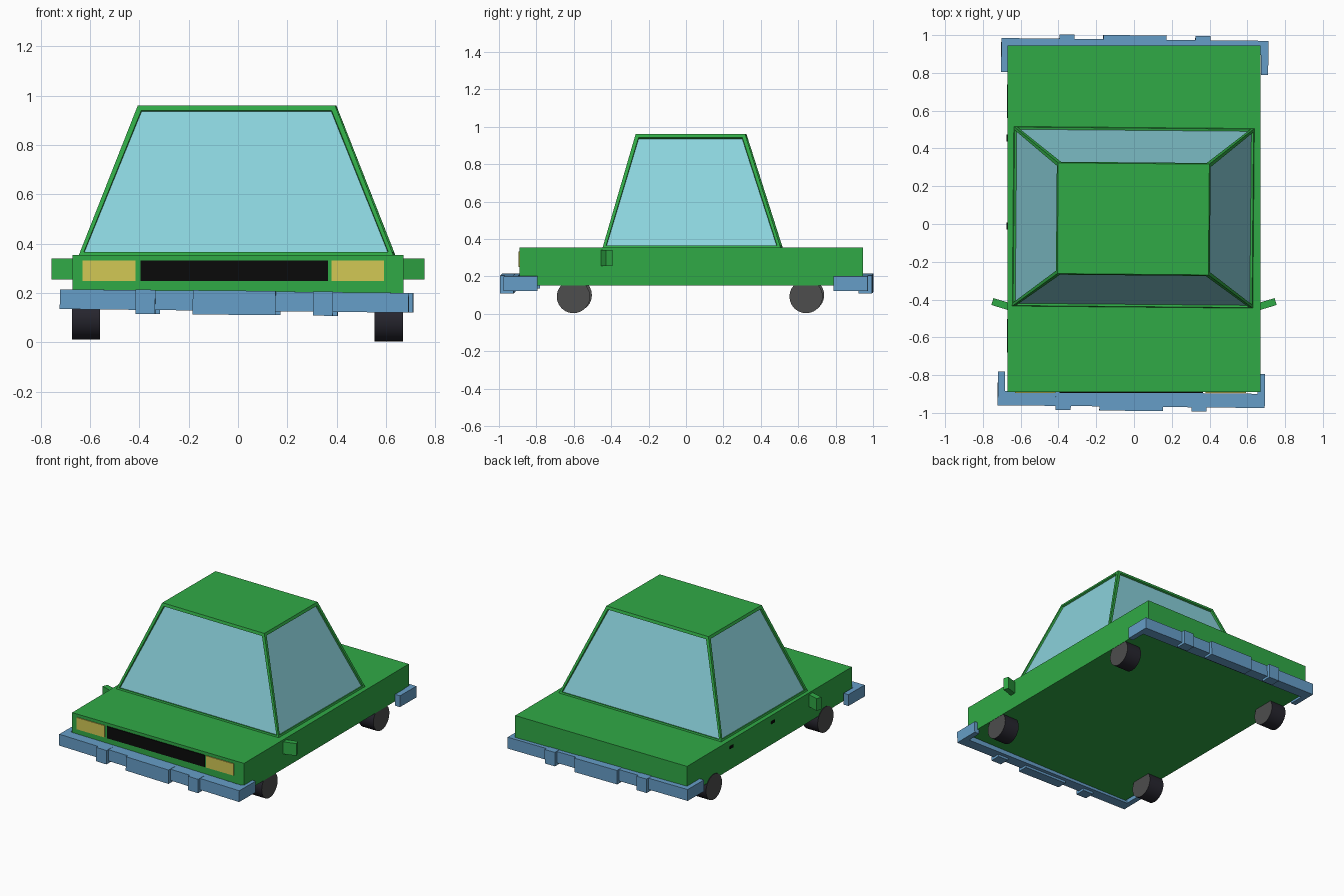
import bpy, bmesh, math
from mathutils import Matrix, Vector

if "Cube" in bpy.data.objects:
    bpy.data.objects.remove(bpy.data.objects["Cube"])


def mat(name, rgb):
    m = bpy.data.materials.new(name)
    m.diffuse_color = (*rgb, 1)
    m.use_nodes = True
    m.node_tree.nodes["Principled BSDF"].inputs["Base Color"].default_value = m.diffuse_color
    return m


GREEN = mat("green paint", (0.03, 0.40, 0.061))
GLASS = mat("window glass", (0.262, 0.66, 0.73))
BLUE = mat("bumper blue", (0.133, 0.342, 0.578))
YELLOW = mat("headlight yellow", (0.645, 0.578, 0.091))
BLACK = mat("grille black", (0.003, 0.003, 0.003))
TYRE = mat("tyre dark", (0.02, 0.019, 0.028))
HUB = mat("hub grey", (0.075, 0.075, 0.075))


def finish(name, bm, mats, matrix=None):
    me = bpy.data.meshes.new(name)
    bmesh.ops.recalc_face_normals(bm, faces=bm.faces)
    bm.to_mesh(me)
    bm.free()
    for m in mats:
        me.materials.append(m)
    ob = bpy.data.objects.new(name, me)
    bpy.context.collection.objects.link(ob)
    if matrix:
        ob.matrix_world = matrix
    return ob


def add_box(bm, x0, x1, y0, y1, z0, z1):
    m = Matrix.Translation(((x0 + x1) / 2, (y0 + y1) / 2, (z0 + z1) / 2))
    m = m @ Matrix.Diagonal((x1 - x0, y1 - y0, z1 - z0, 1))
    bmesh.ops.create_cube(bm, size=1, matrix=m)


def boxes(name, material, dims, matrix=None):
    bm = bmesh.new()
    for d in dims:
        add_box(bm, *d)
    return finish(name, bm, [material], matrix)


def rot(deg, axis):
    return Matrix.Rotation(math.radians(deg), 4, axis)


# Body slab
boxes("body", GREEN, [(-0.67, 0.67, -0.89, 0.945, 0.15, 0.355)])

# Tapered cabin with recessed windows
bm = bmesh.new()
rings = []
for hx, y0, y1, z in ((0.638, -0.441, 0.512, 0.352), (0.4, -0.266, 0.32, 0.96)):
    rings.append([bm.verts.new(p) for p in
                  ((-hx, y0, z), (hx, y0, z), (hx, y1, z), (-hx, y1, z))])
bm.faces.new(rings[0][::-1])
bm.faces.new(rings[1])
sides = [bm.faces.new((rings[0][i], rings[0][(i + 1) % 4],
                       rings[1][(i + 1) % 4], rings[1][i])) for i in range(4)]
bm.normal_update()
bmesh.ops.inset_individual(bm, faces=sides, thickness=0.025)
bmesh.ops.inset_individual(bm, faces=sides, thickness=0.002, depth=-0.012)
for f in sides:
    f.material_index = 1
finish("cabin", bm, [GREEN, GLASS],
       Matrix.Translation((-0.004, 0, 0)) @ rot(-0.5, 'Z'))

# Front lights and grille plates
for name, m, x0, x1 in (("left_headlight", YELLOW, -0.63, -0.415),
                        ("grille", BLACK, -0.395, 0.365),
                        ("right_headlight", YELLOW, 0.378, 0.592)):
    boxes(name, m, [(x0, x1, -0.896, -0.888, 0.25, 0.333)])

# Bumpers: bar, wrap-around arms and raised blocks
bumper = [(-0.707, 0.707, 0, 0.075, 0.128, 0.208),
          (-0.707, -0.669, 0.0, 0.18, 0.128, 0.208),
          (0.669, 0.707, 0.0, 0.18, 0.128, 0.208),
          (-0.40, -0.32, -0.022, 0.05, 0.112, 0.210),
          (-0.168, 0.168, -0.022, 0.05, 0.112, 0.210),
          (0.32, 0.40, -0.022, 0.05, 0.112, 0.210)]
for name, pos, turn in (("front_bumper", (-0.017, -0.967, 0), 0),
                        ("rear_bumper", (0.003, 0.977, 0), 180)):
    boxes(name, BLUE, bumper,
          Matrix.Translation(pos) @ rot(-0.6, 'Z') @ rot(0.6, 'Y') @ rot(turn, 'Z'))

# Wheels with grey end faces
for name, x, y, z in (("front_right_wheel", 0.611, -0.602, 0.092),
                      ("rear_right_wheel", 0.611, 0.642, 0.092),
                      ("front_left_wheel", -0.616, -0.592, 0.1),
                      ("rear_left_wheel", -0.616, 0.65, 0.1)):
    bm = bmesh.new()
    bmesh.ops.create_cone(bm, cap_ends=True, segments=24, radius1=0.089,
                          radius2=0.089, depth=0.115, matrix=rot(90, 'Y'))
    bm.normal_update()
    for f in bm.faces:
        f.material_index = 1 if abs(f.normal.x) > 0.9 else 0
    ob = finish(name, bm, [TYRE, HUB], Matrix.Translation((x, y, z)))
    for p in ob.data.polygons:
        p.use_smooth = len(p.vertices) == 4
    ob.data.set_sharp_from_angle(angle=math.radians(35))

# Swept-back side mirrors
for name, s in (("right_mirror", 1), ("left_mirror", -1)):
    boxes(name, GREEN, [(-0.05, 0.05, -0.019, 0.019, -0.043, 0.043)],
          Matrix.Translation((s * 0.702, -0.425, 0.298)) @ rot(s * 17, 'Z'))

# Small dark door handles on the left side
for name, y in (("rear_left_handle", 0.455), ("front_left_handle", -0.01)):
    boxes(name, BLACK, [(-0.675, -0.665, y - 0.018, y + 0.018, 0.297, 0.315)])
